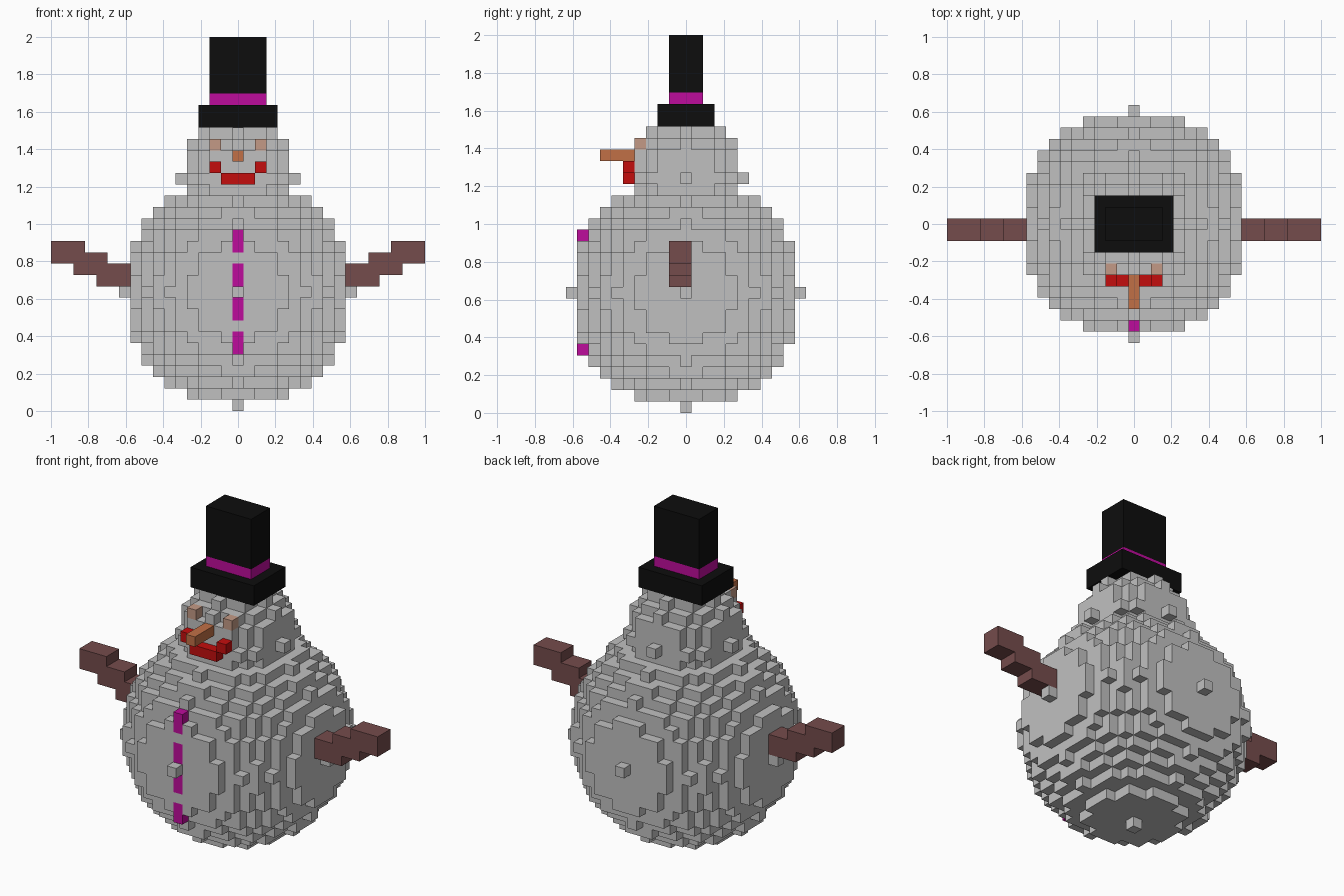
import bpy, bmesh
from mathutils import Vector

if "Cube" in bpy.data.objects:
    bpy.data.objects.remove(bpy.data.objects["Cube"], do_unlink=True)

V = 2 / 33  # edge of one building block


def material(name, srgb):
    lin = [c / 255 / 12.92 if c < 11 else ((c / 255 + 0.055) / 1.055) ** 2.4 for c in srgb]
    m = bpy.data.materials.new(name)
    m.use_nodes = True
    m.diffuse_color = (*lin, 1)
    m.node_tree.nodes["Principled BSDF"].inputs["Base Color"].default_value = (*lin, 1)
    return m


SNOW = material("snow grey", (192, 192, 192))
BLACK = material("hat black", (13, 13, 13))
MAGENTA = material("magenta", (190, 12, 156))
RED = material("mouth red", (196, 13, 13))
ORANGE = material("carrot orange", (193, 112, 70))
TAN = material("eye tan", (196, 154, 134))
BROWN = material("branch brown", (117, 76, 76))


def box(x, y, z):
    """Cells of a block; each argument is an inclusive (first, last) pair."""
    span = [range(a, b + 1) for a, b in (x, y, z)]
    return {(i, j, k) for i in span[0] for j in span[1] for k in span[2]}


def ball(radius, cz):
    r = (-radius, radius)
    return {(i, j, k + cz) for i, j, k in box(r, r, r)
            if i * i + j * j + k * k <= radius * radius}


def build(name, cells, mat, solid=frozenset()):
    """Skin a set of cells, leaving out faces that touch other solid cells."""
    bm = bmesh.new()
    filled = cells | solid
    for c in sorted(cells):
        centre = Vector((c[0], c[1], c[2] + 0.5))
        for axis in range(3):
            for s in (-1, 1):
                n = Vector((0, 0, 0))
                n[axis] = s
                if tuple(int(a + b) for a, b in zip(c, n)) in filled:
                    continue
                u = Vector((0, 0, 0))
                u[(axis + 1) % 3] = 0.5
                w = n.cross(u)
                mid = centre + n * 0.5
                corners = (mid - u - w, mid + u - w, mid + u + w, mid - u + w)
                bm.faces.new([bm.verts.new(p * V) for p in corners])
    bmesh.ops.remove_doubles(bm, verts=bm.verts[:], dist=V * 0.01)
    mesh = bpy.data.meshes.new(name)
    bm.to_mesh(mesh)
    bm.free()
    mesh.materials.append(mat)
    ob = bpy.data.objects.new(name, mesh)
    bpy.context.collection.objects.link(ob)
    return ob


# Buttons set into the belly, and the mouth
buttons = [box((0, 0), (-9, -9), (z, z + 1)) for z in (5, 8, 11, 14)]
mouth = box((-1, 1), (-5, -5), (20, 20))
for n, cells in enumerate(buttons, 1):
    build(f"button_{n}", cells, MAGENTA)
build("mouth", mouth, RED)

# Snowballs
inset = set().union(mouth, *buttons)
body = ball(10, 10) - inset
head = {c for c in ball(5, 20) if c[2] < 25} - body - inset
solid = body | head | inset
build("body", body, SNOW, solid)
build("head", head, SNOW, solid)

# Carrot nose
build("nose", box((0, 0), (-7, -5), (22, 22)), ORANGE)

# Paired parts: eyes, mouth corners and stepped arms
for side, s in (("left", 1), ("right", -1)):
    def mirror(cells):
        return {(s * i, j, k) for i, j, k in cells}
    build(f"{side}_eye", mirror(box((2, 2), (-4, -4), (23, 23))), TAN)
    build(f"{side}_mouth_corner", mirror(box((2, 2), (-5, -5), (21, 21))), RED)
    arm = set()
    for step in range(3):
        arm |= box((10 + 2 * step, 12 + 2 * step), (-1, 0), (11 + step, 12 + step))
    build(f"{side}_arm", mirror(arm), BROWN)

# Top hat
build("hat_brim", box((-3, 3), (-2, 2), (25, 26)), BLACK)
build("hat_band", box((-2, 2), (-1, 1), (27, 27)), MAGENTA)
build("hat_crown", box((-2, 2), (-1, 1), (28, 32)), BLACK)
